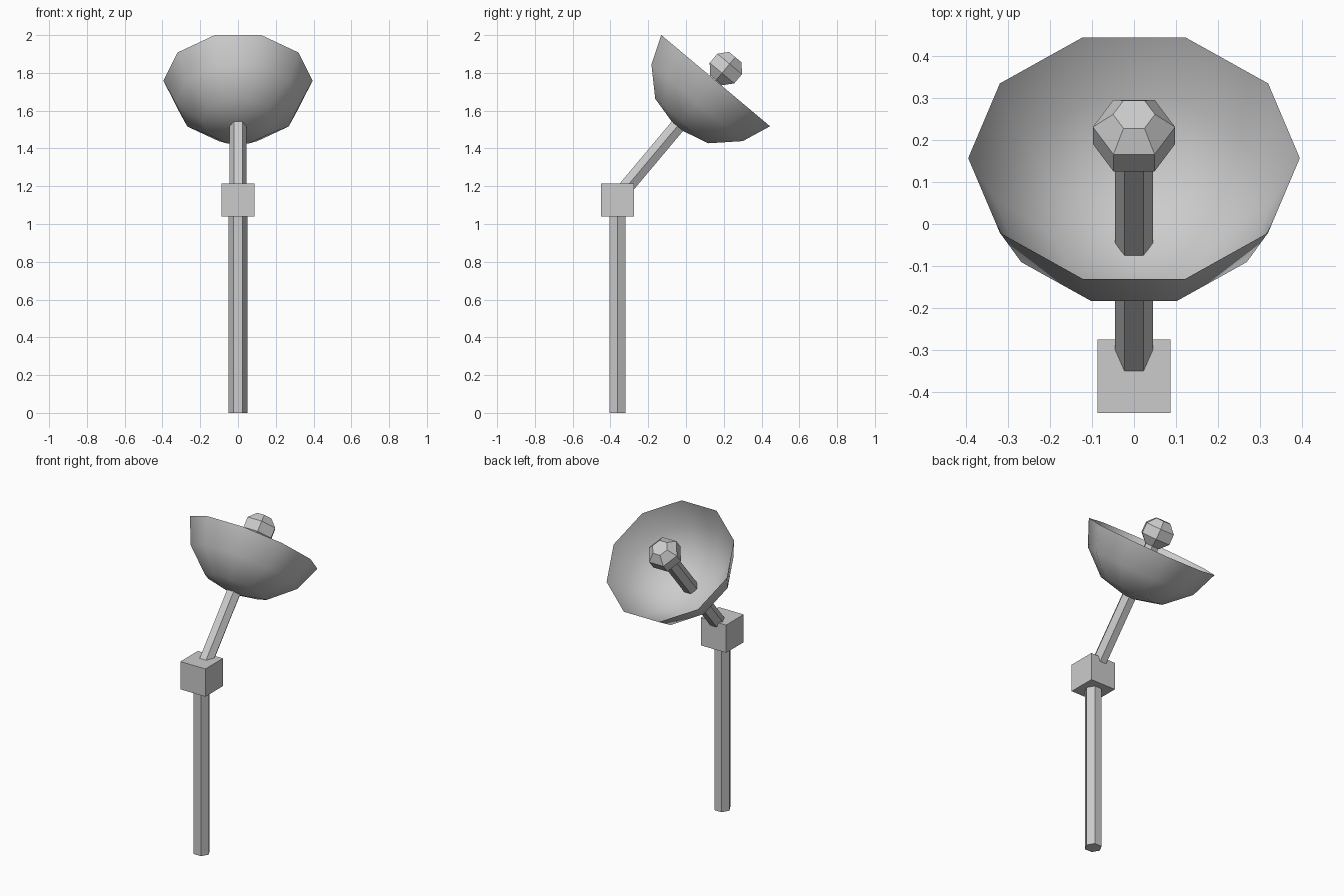
import bpy, bmesh
from math import radians, cos, sin, tau

if "Cube" in bpy.data.objects:
    bpy.data.objects.remove(bpy.data.objects["Cube"])

TILT = (radians(-40), 0, 0)      # dish axis leans toward +y
RIM_CENTER = (0, 0.157, 1.759)


def lathe(name, profile, sides, location, rotation=(0, 0, 0), smooth=False, caps=True):
    """Revolve (radius, height) points, listed bottom to top; radius 0 makes a pole."""
    bm = bmesh.new()
    rings = []
    for r, z in profile:
        n = sides if r > 0 else 1
        rings.append([bm.verts.new((r * cos(tau * i / sides), r * sin(tau * i / sides), z))
                      for i in range(n)])
    for a, b in zip(rings, rings[1:]):
        for i in range(sides):
            j = (i + 1) % sides
            if len(a) == 1:
                bm.faces.new((a[0], b[j], b[i]))
            else:
                bm.faces.new((a[i], a[j], b[j], b[i]))
    if caps:
        bm.faces.new(rings[0][::-1])
        bm.faces.new(rings[-1])
    for f in bm.faces:
        f.smooth = smooth
    mesh = bpy.data.meshes.new(name)
    bm.to_mesh(mesh)
    bm.free()
    obj = bpy.data.objects.new(name, mesh)
    obj.location = location
    obj.rotation_euler = rotation
    bpy.context.collection.objects.link(obj)
    return obj


# Upright hexagonal post
lathe("post", [(0.05, 0), (0.05, 1.04)], 6, (0, -0.3625, 0))

# Square joint block on the post
bpy.ops.mesh.primitive_cube_add(size=0.175, location=(0, -0.3625, 1.127))
bpy.context.object.name = "joint_block"

# Thin open dish with ten sides
lathe("dish", [(0, -0.325), (0.193, -0.279), (0.332, -0.153), (0.395, 0)],
      10, RIM_CENTER, TILT, smooth=True, caps=False)

# Arm running from the block through the dish
lathe("arm", [(0.045, -0.82), (0.045, 0.04)], 6, RIM_CENTER, TILT)

# Faceted receiver at the end of the arm
lathe("receiver", [(0.05, 0.005), (0.098, 0.052), (0.098, 0.115), (0.05, 0.162)],
      6, RIM_CENTER, TILT)
